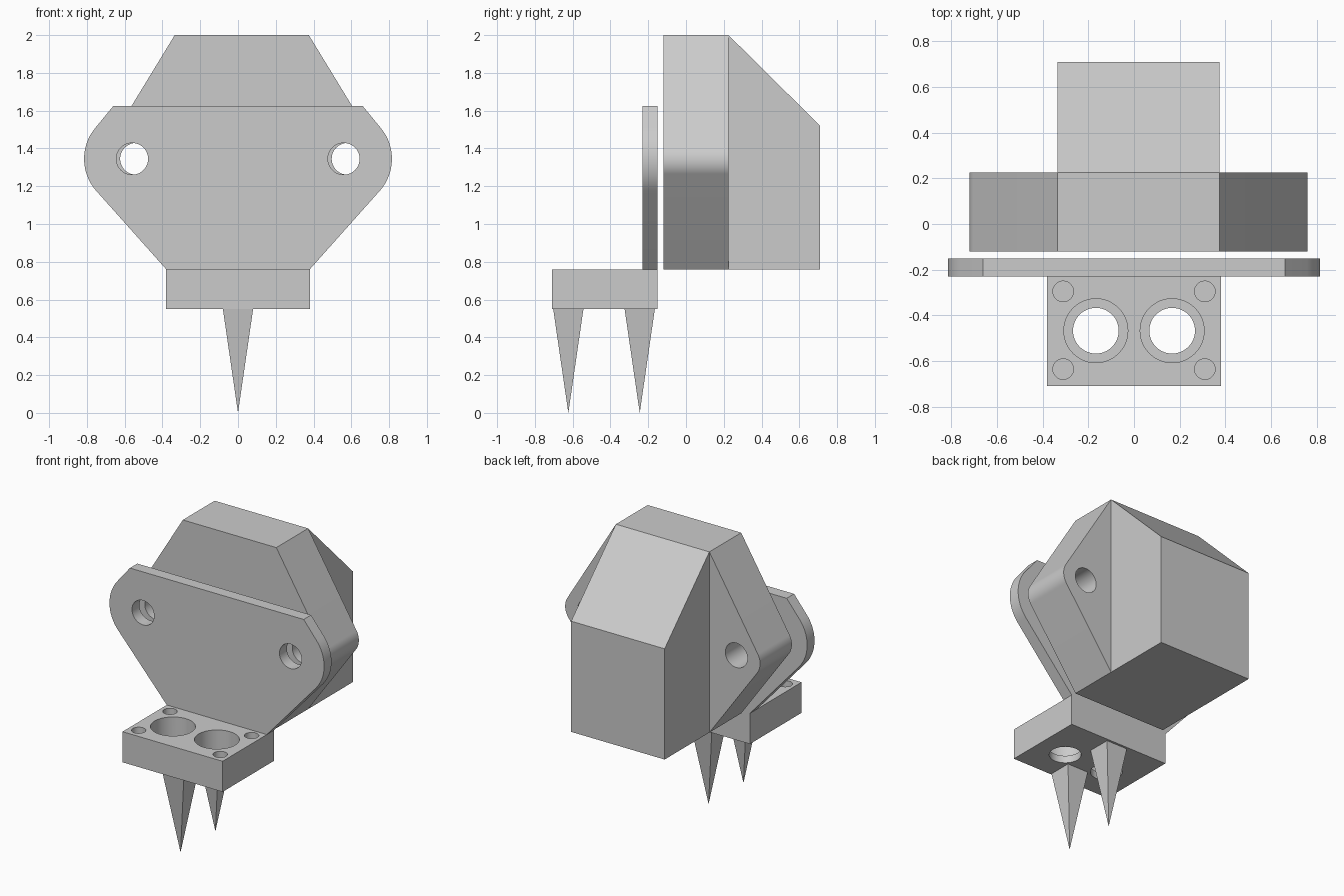
import bpy
import bmesh
from math import cos, sin, radians, pi

if "Cube" in bpy.data.objects:
    bpy.data.objects.remove(bpy.data.objects["Cube"], do_unlink=True)

GREY = (0.6, 0.6, 0.6, 1.0)
grey = bpy.data.materials.new("plain grey")
grey.use_nodes = True
grey.diffuse_color = GREY
grey.node_tree.nodes["Principled BSDF"].inputs["Base Color"].default_value = GREY


def extrude(name, points, offset):
    """Prism from a planar outline of 3D points."""
    bm = bmesh.new()
    face = bm.faces.new([bm.verts.new(p) for p in points])
    side = bmesh.ops.extrude_face_region(bm, geom=[face])["geom"]
    bmesh.ops.translate(bm, vec=offset,
                        verts=[v for v in side if isinstance(v, bmesh.types.BMVert)])
    bmesh.ops.recalc_face_normals(bm, faces=bm.faces)
    mesh = bpy.data.meshes.new(name)
    bm.to_mesh(mesh)
    bm.free()
    obj = bpy.data.objects.new(name, mesh)
    bpy.context.collection.objects.link(obj)
    mesh.materials.append(grey)
    return obj


def drill(obj, center, radius, depth, axis):
    """Cut a round hole starting at center and running along axis."""
    ring = []
    for i in range(48):
        a = 2 * pi * i / 48
        u, v = radius * cos(a), radius * sin(a)
        x, y, z = center
        ring.append((x + u, y, z + v) if axis == "Y" else (x + u, y + v, z))
    offset = (0, depth, 0) if axis == "Y" else (0, 0, -depth)
    cutter = extrude("hole_cutter", ring, offset)
    cutter.hide_render = True
    mod = obj.modifiers.new("hole", "BOOLEAN")
    mod.operation, mod.solver, mod.object = "DIFFERENCE", "EXACT", cutter
    bpy.context.view_layer.objects.active = obj
    bpy.ops.object.modifier_apply(modifier=mod.name)
    bpy.data.objects.remove(cutter, do_unlink=True)


def smooth(obj):
    bpy.ops.object.select_all(action="DESELECT")
    obj.select_set(True)
    bpy.context.view_layer.objects.active = obj
    bpy.ops.object.shade_smooth_by_angle(angle=radians(25))


def eared_outline(top, bottom, ear, radius, start, end, shift, y):
    """Symmetric outline with rounded ears, from its top and bottom corners."""
    half = [top]
    for i in range(17):
        a = radians(start + (end - start) * i / 16)
        half.append((ear[0] + radius * cos(a), ear[1] + radius * sin(a)))
    half.append(bottom)
    full = half + [(-x, z) for x, z in reversed(half)]
    return [(x + shift, y, z) for x, z in full]


def box(name, x0, x1, y0, y1, z0, z1):
    return extrude(name, [(x0, y0, z0), (x1, y0, z0), (x1, y1, z0), (x0, y1, z0)],
                   (0, 0, z1 - z0))


# Front mounting plate with two bolt holes
plate = extrude("mounting_plate",
                eared_outline((0.66, 1.625), (0.38, 0.76), (0.56, 1.345), 0.255,
                              39.5, -41.7, 0, -0.23), (0, 0.08, 0))
# Matching flange of the rear body, set slightly to one side
flange = extrude("body_flange",
                 eared_outline((0.355, 2), (0.355, 0.76), (0.62, 1.335), 0.12,
                               31.4, -35.6, 0.02, -0.12), (0, 0.345, 0))
for side in (-1, 1):
    drill(plate, (side * 0.56, -0.4, 1.345), 0.084, 0.4, "Y")
    drill(flange, (side * 0.56 + 0.02, -0.3, 1.345), 0.084, 0.8, "Y")

# Rear body with a sloped top edge
extrude("rear_body", [(-0.335, 0.225, 0.76), (-0.335, 0.71, 0.76),
                      (-0.335, 0.71, 1.52), (-0.335, 0.225, 2)], (0.71, 0, 0))

# Shelf with two stepped through holes and four blind screw holes
shelf = box("sensor_shelf", -0.38, 0.38, -0.71, -0.15, 0.55, 0.76)
for side in (-1, 1):
    x = side * 0.167
    drill(shelf, (x, -0.467, 0.9), 0.1, 0.6, "Z")
    drill(shelf, (x, -0.467, 0.9), 0.14, 0.3, "Z")
    for y in (-0.295, -0.635):
        drill(shelf, (side * 0.31, y, 0.9), 0.045, 0.24, "Z")

for part in (plate, flange, shelf):
    smooth(part)

# Square pointed spikes under the shelf
for name, y in (("front_spike", -0.623), ("rear_spike", -0.245)):
    bpy.ops.mesh.primitive_cone_add(vertices=4, radius1=0.08 * 2 ** 0.5, radius2=0,
                                    depth=0.55, location=(0, y, 0.275),
                                    rotation=(pi, 0, pi / 4))
    spike = bpy.context.object
    spike.name = name
    spike.data.materials.append(grey)
